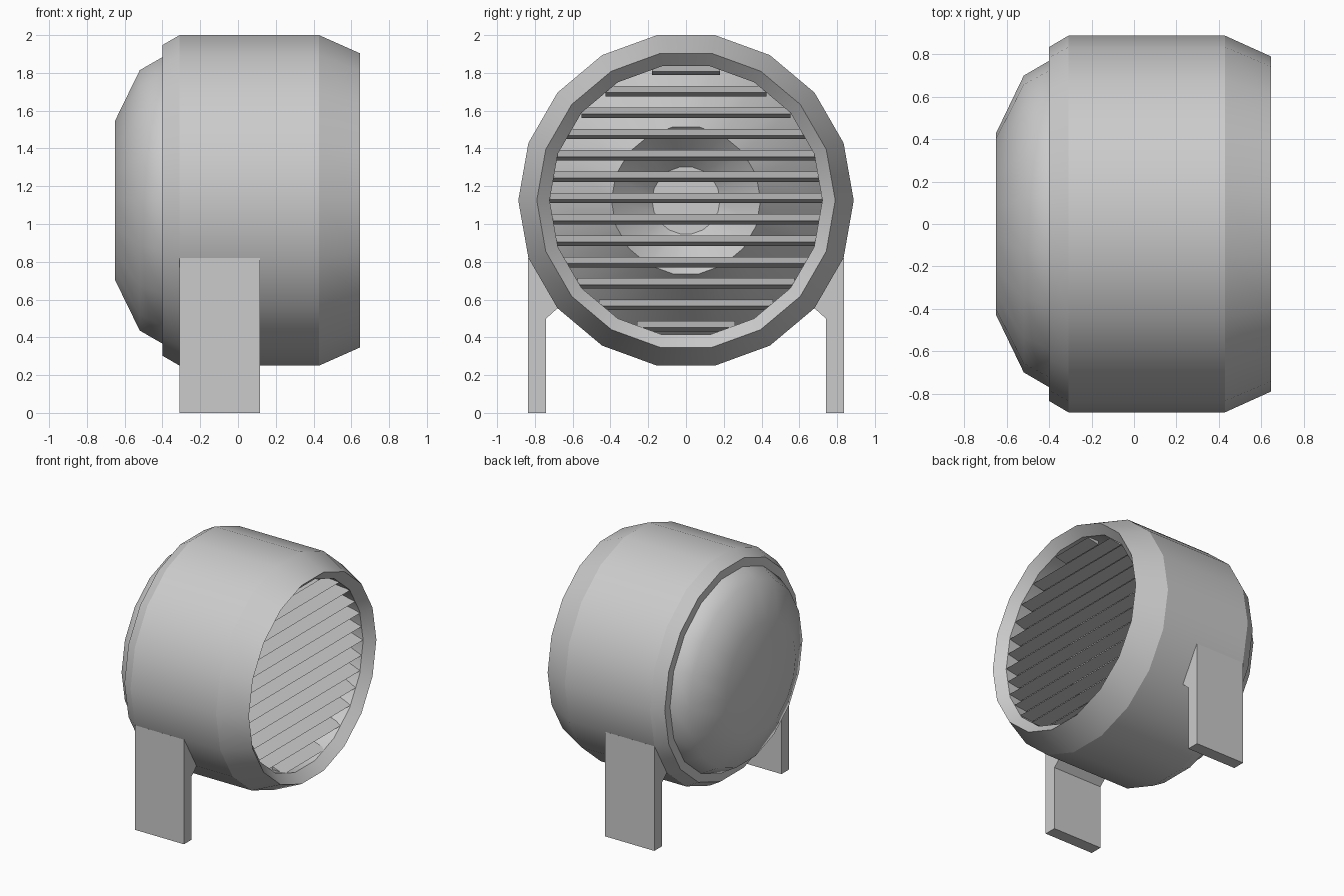
import bpy, bmesh, math

if "Cube" in bpy.data.objects:
    bpy.data.objects.remove(bpy.data.objects["Cube"])

CZ = 1.125      # height of the drum axis
SIDES = 18

grey = bpy.data.materials.new("light grey")
grey.diffuse_color = (0.6, 0.6, 0.6, 1)
grey.use_nodes = True
grey.node_tree.nodes["Principled BSDF"].inputs["Base Color"].default_value = grey.diffuse_color


def finish(name, bm, angle=None):
    bmesh.ops.recalc_face_normals(bm, faces=bm.faces)
    mesh = bpy.data.meshes.new(name)
    bm.to_mesh(mesh)
    bm.free()
    mesh.materials.append(grey)
    ob = bpy.data.objects.new(name, mesh)
    bpy.context.collection.objects.link(ob)
    if angle:
        bpy.ops.object.select_all(action='DESELECT')
        ob.select_set(True)
        bpy.context.view_layer.objects.active = ob
        bpy.ops.object.shade_smooth_by_angle(angle=math.radians(angle))
    return ob


def lathe(name, profile, angle, closed=False):
    """Turn (x, radius) points about the drum axis; open profiles get end caps."""
    bm = bmesh.new()
    rings = []
    for x, r in profile:
        rings.append([bm.verts.new((x, r * math.cos(a), CZ + r * math.sin(a)))
                      for a in (2 * math.pi * i / SIDES for i in range(SIDES))])
    pairs = list(zip(rings, rings[1:]))
    if closed:
        pairs.append((rings[-1], rings[0]))
    else:
        bm.faces.new(rings[0])
        bm.faces.new(rings[-1])
    for a, b in pairs:
        for i in range(SIDES):
            j = (i + 1) % SIDES
            bm.faces.new((a[i], a[j], b[j], b[i]))
    return finish(name, bm, angle)


def prism(bm, bottom, top):
    """Join two matching outlines into a closed prism."""
    a = [bm.verts.new(p) for p in bottom]
    b = [bm.verts.new(p) for p in top]
    bm.faces.new(a)
    bm.faces.new(b)
    for i in range(len(a)):
        j = (i + 1) % len(a)
        bm.faces.new((a[i], a[j], b[j], b[i]))


# Drum housing with bevelled rims and a hollow front
lathe("housing", [(-0.40, 0.74), (-0.40, 0.835), (-0.31, 0.888), (0.43, 0.888),
                  (0.647, 0.79), (0.58, 0.722), (-0.12, 0.722)], 22, closed=True)

# Rounded rear cover
lathe("rear_cover", [(-0.65, 0.43), (-0.52, 0.70), (-0.40, 0.77), (-0.36, 0.77)], 36)

# Inner horn: outer cone, mouth, and recessed throat
lathe("inner_horn", [(-0.12, 0.73), (0.28, 0.395), (0.05, 0.18)], 30)

# Wedge-shaped grille slats
bm = bmesh.new()
for k in range(-6, 7):
    z = CZ + 0.005 + 0.113 * k
    reach = max(abs(z + 0.035 - CZ), abs(z - 0.02 - CZ))
    half = math.sqrt(max(0.74 ** 2 - reach ** 2, 0.03))
    wedge = [(0.58, z), (0.48, z + 0.035), (0.48, z - 0.02)]
    prism(bm, [(x, -half, h) for x, h in wedge], [(x, half, h) for x, h in wedge])
finish("grille_slats", bm)

# Feet, one on each side
outline = [(0.74, 0), (0.836, 0), (0.836, 0.82), (0.70, 0.75), (0.66, 0.572), (0.74, 0.50)]
for side, name in ((-1, "front_foot"), (1, "back_foot")):
    bm = bmesh.new()
    prism(bm, [(-0.31, side * y, z) for y, z in outline],
          [(0.117, side * y, z) for y, z in outline])
    finish(name, bm)
